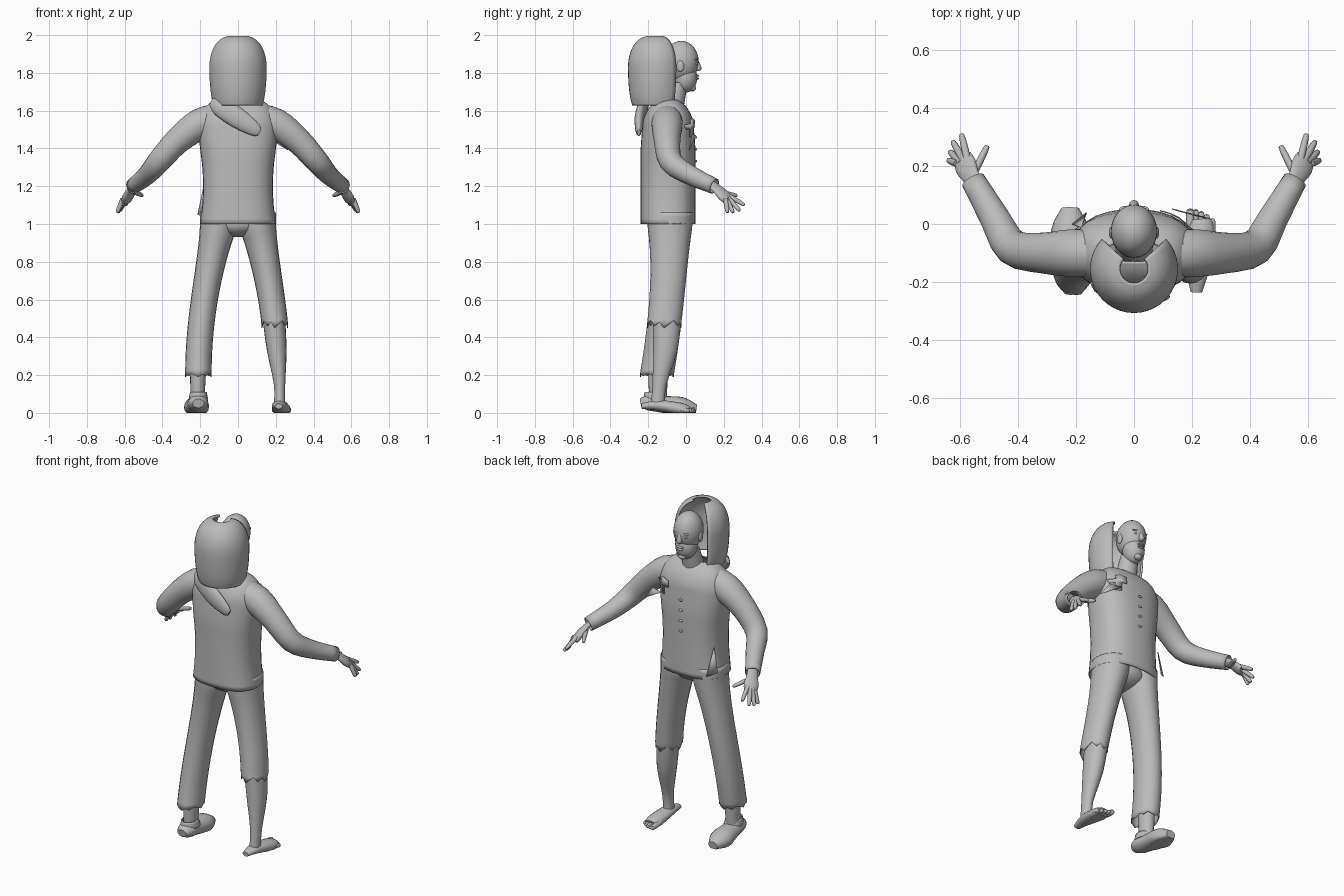
import bpy, bmesh, math
from mathutils import Vector

if "Cube" in bpy.data.objects:
    bpy.data.objects.remove(bpy.data.objects["Cube"])

COLOUR = (0.5, 0.5, 0.5, 1)
grey = bpy.data.materials.new("plain grey")
grey.use_nodes = True
grey.diffuse_color = COLOUR
grey.node_tree.nodes["Principled BSDF"].inputs["Base Color"].default_value = COLOUR


def finish(name, bm, mirror=False, thick=0):
    """Turn a bmesh into a smooth grey object, optionally mirrored or thickened."""
    bmesh.ops.recalc_face_normals(bm, faces=bm.faces)
    mesh = bpy.data.meshes.new(name)
    bm.to_mesh(mesh)
    bm.free()
    mesh.materials.append(grey)
    part = bpy.data.objects.new(name, mesh)
    bpy.context.collection.objects.link(part)
    bpy.ops.object.select_all(action='DESELECT')
    bpy.context.view_layer.objects.active = part
    part.select_set(True)
    bpy.ops.object.shade_smooth_by_angle(angle=math.radians(50))
    if thick:
        cloth = part.modifiers.new("cloth thickness", 'SOLIDIFY')
        cloth.thickness = thick
    if mirror:
        part.modifiers.new("mirror", 'MIRROR')


def spline(path, steps=3):
    """Resample a few control points along a smooth curve through them."""
    padded = [path[0], *path, path[-1]]
    smooth = []
    for before, start, end, after in zip(padded, padded[1:], padded[2:], padded[3:]):
        for step in range(steps):
            t = step / steps
            smooth.append([
                b + t / 2 * (c - a + t * (2 * a - 5 * b + 4 * c - d + t * (3 * (b - c) + d - a)))
                for a, b, c, d in zip(before, start, end, after)])
    return smooth + [list(path[-1])]


def tube(name, path, hint=None, flat=1, sides=20, power=2, caps=True, gap=0, jag=0,
         side=1, **options):
    """Loft ovals (x, y, z, width, optional depth); without a hint they lie level."""
    bm = bmesh.new()
    path = spline(path)
    centres = [Vector(point[:3]) for point in path]
    count = sides + 1 if gap else sides
    rings = []
    for i, point in enumerate(path):
        across, along = Vector((1, 0, 0)), Vector((0, 1, 0))
        if hint:
            ahead = centres[min(i + 1, len(path) - 1)] - centres[max(i - 1, 0)]
            ahead.normalize()
            across = Vector(hint)
            across = (across - ahead * across.dot(ahead)).normalized()
            along = ahead.cross(across)
        width = point[3]
        depth = point[4] if len(point) > 4 else width * flat
        ring = []
        for k in range(count):
            turn = math.pi / 2 + gap + (math.tau - 2 * gap) * k / sides
            c, s = math.cos(turn), math.sin(turn)
            c = math.copysign(abs(c) ** (2 / power), c)
            s = math.copysign(abs(s) ** (2 / power), s)
            spot = centres[i] + across * c * width + along * s * depth
            spot.x *= side
            spot.z = max(spot.z, 0)
            if i == 0:
                spot.z += jag * (k * 7 % 5 - 2)
            ring.append(bm.verts.new(spot))
        rings.append(ring)
    for low, high in zip(rings, rings[1:]):
        for k in range(sides):
            n = (k + 1) % count
            bm.faces.new((low[k], low[n], high[n], high[k]))
    if caps:
        bm.faces.new(rings[0])
        bm.faces.new(rings[-1])
    finish(name, bm, **options)


def ball(name, centre, size, **options):
    bm = bmesh.new()
    bmesh.ops.create_uvsphere(bm, u_segments=24, v_segments=16, radius=1)
    bmesh.ops.scale(bm, vec=size, verts=bm.verts)
    bmesh.ops.translate(bm, vec=centre, verts=bm.verts)
    finish(name, bm, **options)


def plate(name, points):
    bm = bmesh.new()
    bm.faces.new([bm.verts.new(point) for point in points])
    finish(name, bm, thick=0.004)


# Shirt: a slightly waisted body that rounds over at the shoulders
shirt = []
for z in (1, 1.1, 1.2, 1.3, 1.4):
    shirt.append((0, -.095, z, .185 + .4 * (z - 1.2) ** 2, .145))
for degrees in range(0, 80, 15):
    c, s = math.cos(math.radians(degrees)), math.sin(math.radians(degrees))
    shirt.append((0, -.095, 1.5 + .17 * s, .21 * c ** .6, .137 * c))
tube("shirt", shirt, sides=32, power=2.5, caps=False, thick=.006)
tube("neck", [(0, -.08, 1.6, .065), (0, -.04, 1.75, .05)])

# Sleeves, open at the cuffs
tube("sleeves", [(.08, -.1, 1.57, .07), (.2, -.1, 1.53, .083), (.32, -.1, 1.44, .07),
                 (.42, -.08, 1.33, .062), (.48, .02, 1.26, .052), (.555, .15, 1.2, .042)],
     hint=(1, -1, 0), caps=False, mirror=True, thick=.005)

# Hands: palm, then fingers fanned out from a line of knuckles
FAN = Vector((.13, -.05, -.09))
tube("palms", [(.53, .11, 1.22, .03), (.56, .16, 1.19, .032), (.58, .2, 1.15, .042),
               (.59, .23, 1.12, .033)], hint=FAN, flat=.5, mirror=True)


def finger(name, root, tip):
    path = []
    for reach, radius in ((-.15, .013), (.6, .012), (.95, .009), (1, .004)):
        path.append((*root.lerp(tip, reach), radius))
    tube(name, path, hint=(0, 0, 1), sides=10, mirror=True)


TIPS = {"index": (.595, .31, 1.1), "middle": (.625, .285, 1.07),
        "ring": (.635, .25, 1.06), "little": (.64, .22, 1.06)}
for i, (name, tip) in enumerate(TIPS.items()):
    finger(name + "_fingers", Vector((.575, .225, 1.15)) + FAN * i / 10, Vector(tip))
finger("thumbs", Vector((.55, .18, 1.17)), Vector((.505, .27, 1.15)))


# Trousers: legs spread and lean back toward a ragged hem
def trouser_leg(name, hem, jag, side):
    path = []
    for i in range(9):
        z = hem + (1.06 - hem) * i / 8
        t = max(0, (1 - z) / .8)
        swell = .03 * (1 - t) ** 4
        path.append((.1 + .11 * math.sin(t * math.pi / 2), -.085 - .07 * t * t, z,
                     .07 + swell, .09 + swell))
    tube(name, path, side=side, jag=jag, caps=False, thick=.005)


trouser_leg("left_trouser_leg", .47, .01, 1)
trouser_leg("right_trouser_leg", .2, .005, -1)
ball("trouser_seat", (0, -.09, 1), (.13, .11, .07))

# Bare left leg and foot
tube("left_shin", [(.22, -.15, .04, .03), (.22, -.14, .15, .03), (.205, -.11, .33, .052),
                   (.19, -.1, .5, .06)], flat=1.25)
tube("left_foot", [(.215, -.235, .035, .02), (.22, -.15, .04, .04), (.23, -.03, .02, .048),
                   (.23, .01, .01, .04)], hint=(1, 0, 0), flat=.7)
for i in range(5):
    x, reach, radius = .194 + .019 * i, .05 - .002 * i * i, .011 if i else .015
    tube(f"left_toe_{i + 1}", [(x, -.03, .02, radius), (x, reach - .01, radius, radius),
                               (x, reach, radius, radius / 2)],
         hint=(1, 0, 0), sides=10)

# Right ankle and shoe
tube("right_ankle", [(.215, -.15, .04, .036), (.21, -.145, .3, .045)], flat=1.25, side=-1)
tube("right_shoe", [(.21, -.24, .05, .03), (.21, -.2, .055, .052), (.215, -.12, .045, .056),
                    (.22, -.02, .03, .066), (.22, .055, .02, .03)],
     hint=(1, 0, 0), flat=.8, side=-1)
tube("right_shoe_collar", [(.21, -.16, .07, .052), (.21, -.165, .11, .044)],
     flat=1.25, side=-1, caps=False, thick=.006)

# Head with simple features
ball("skull", (0, -.025, 1.86), (.08, .092, .11))
ball("jaw", (0, -.003, 1.775), (.062, .062, .08))
tube("nose", [(0, .056, 1.87, .008), (0, .066, 1.825, .017), (0, .06, 1.81, .01)], sides=12)
ball("upper_lip", (0, .056, 1.785), (.022, .014, .006))
ball("lower_lip", (0, .055, 1.77), (.02, .013, .007))
ball("chin", (0, .034, 1.72), (.024, .02, .018))
ball("eyes", (.03, .05, 1.85), (.014, .011, .008), mirror=True)
ball("brows", (.03, .05, 1.87), (.022, .012, .006), mirror=True)
ball("ears", (.078, -.03, 1.835), (.009, .02, .03), mirror=True)

# Hood: a dome split open over the face, with a hole at the crown
hood = []
for degrees in range(-54, 85, 12):
    c, s = math.cos(math.radians(degrees)), math.sin(math.radians(degrees))
    height, bulge = (.17, .7) if s > 0 else (.25, .3)
    hood.append((0, -.155, 1.83 + height * s, .152 * c ** bulge))
tube("hood", hood, sides=28, caps=False, gap=math.radians(47), thick=.012)
tube("hood_tail", [(-.14, -.2, 1.645, .02), (-.1, -.225, 1.625, .05), (0, -.245, 1.56, .054),
                   (.09, -.25, 1.5, .036), (.115, -.25, 1.485, .018)],
     hint=(1, 0, 2), flat=.5)

# Buttons, torn chest patch and loose cloth flaps
for i in range(4):
    ball(f"button_{i + 1}", (0, .052, 1.27 + .063 * i), (.012, .007, .007))
patch = []
for x, z in ((.09, 1.55), (.13, 1.56), (.155, 1.55), (.15, 1.53), (.19, 1.525), (.18, 1.5),
             (.155, 1.505), (.16, 1.46), (.12, 1.46), (.12, 1.51), (.09, 1.51)):
    patch.append((x, .14 * (1 - (x / .21) ** 2.5) ** .4 - .085, z))
plate("chest_patch", patch)
plate("chest_flap", [(.13, .05, 1.47), (.2, .03, 1.475), (.265, .015, 1.39)])
plate("hip_flap", [(-.183, -.01, 1.2), (-.215, 0, 1.05), (-.165, .04, 1.03)])
